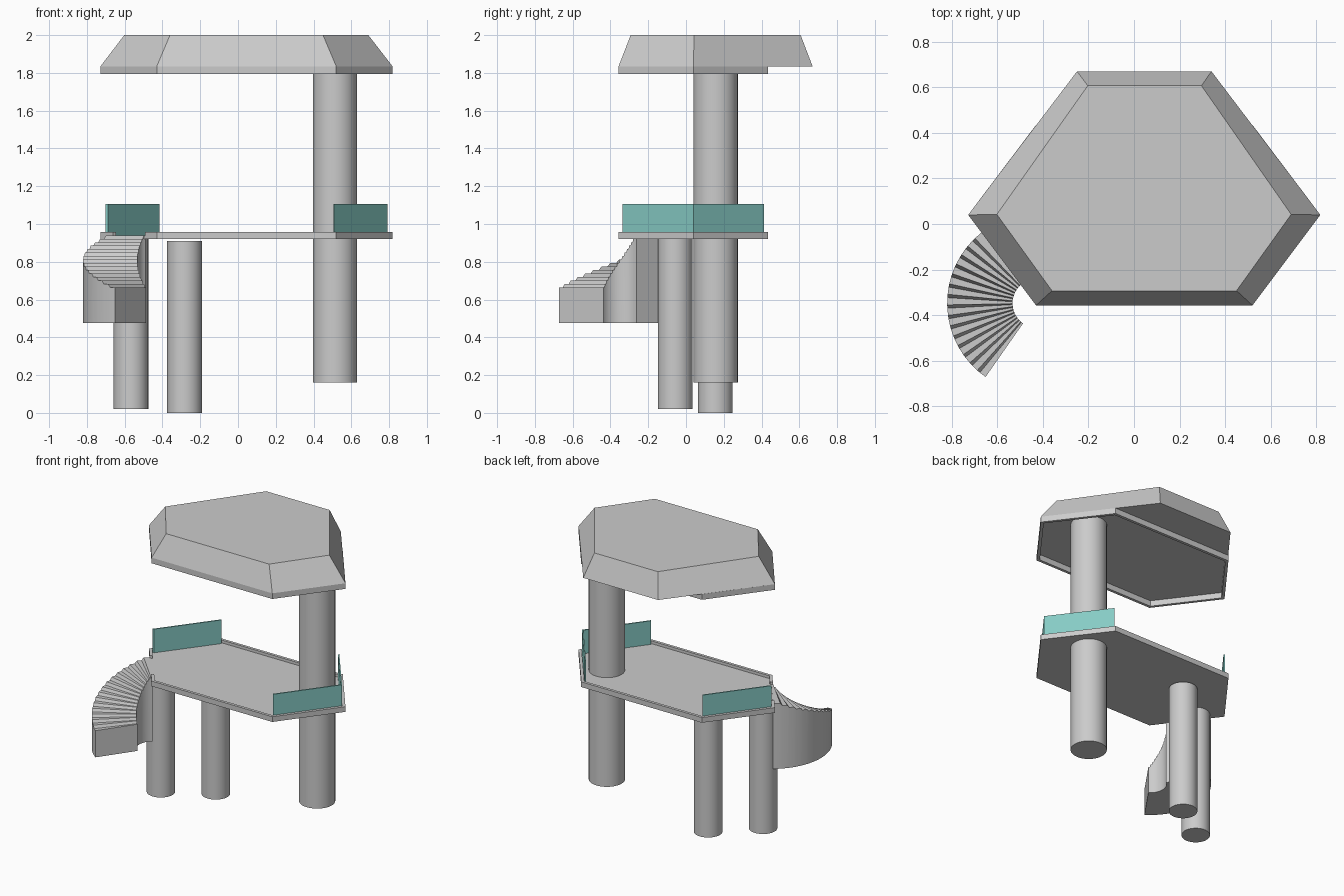
import bpy, math
from mathutils import Vector

if "Cube" in bpy.data.objects:
    bpy.data.objects.remove(bpy.data.objects["Cube"])


def make(name, verts, faces, mat=None, smooth=False):
    me = bpy.data.meshes.new(name)
    me.from_pydata([tuple(v) for v in verts], [], faces)
    ob = bpy.data.objects.new(name, me)
    bpy.context.collection.objects.link(ob)
    bpy.context.view_layer.objects.active = ob
    ob.select_set(True)
    bpy.ops.object.mode_set(mode='EDIT')
    bpy.ops.mesh.select_all(action='SELECT')
    bpy.ops.mesh.normals_make_consistent(inside=False)
    bpy.ops.object.mode_set(mode='OBJECT')
    if smooth:
        bpy.ops.object.shade_smooth_by_angle(angle=math.radians(25))
    if mat:
        me.materials.append(mat)
    ob.select_set(False)
    return ob


def loft(name, low, high, z0, z1, mat=None):
    """Solid between two outlines with the same number of points."""
    n = len(low)
    verts = [(x, y, z0) for x, y in low] + [(x, y, z1) for x, y in high]
    faces = [(i, (i + 1) % n, n + (i + 1) % n, n + i) for i in range(n)]
    faces += [tuple(range(n)), tuple(range(n, 2 * n))]
    return make(name, verts, faces, mat)


def inset(pts, d):
    """Move every edge of a counter-clockwise outline inward by d."""
    out = []
    n = len(pts)
    for i in range(n):
        p = Vector(pts[i])
        a = (p - Vector(pts[i - 1])).normalized()
        b = (Vector(pts[(i + 1) % n]) - p).normalized()
        na, nb = Vector((-a.y, a.x)), Vector((-b.y, b.x))
        out.append(tuple(p + (na + nb) * d / (1 + na.dot(nb))))
    return out


def rim(name, pts, width, z0, z1, skip=None):
    """Raised border along an outline, optionally leaving one segment open."""
    inner = inset(pts, width)
    n = len(pts)
    k = 0 if skip is None else skip + 1
    order = [(k + i) % n for i in range(n)]
    verts = []
    for i in order:
        (ox, oy), (ix, iy) = pts[i], inner[i]
        verts += [(ox, oy, z0), (ox, oy, z1), (ix, iy, z1), (ix, iy, z0)]
    faces = []
    for i in range(n if skip is None else n - 1):
        a, b = 4 * i, 4 * ((i + 1) % n)
        faces += [(a + j, a + (j + 1) % 4, b + (j + 1) % 4, b + j) for j in range(4)]
    if skip is not None:
        faces += [(0, 1, 2, 3), tuple(4 * (n - 1) + j for j in range(4))]
    return make(name, verts, faces)


def column(name, x, y, r, z0, z1):
    bpy.ops.mesh.primitive_cylinder_add(vertices=40, radius=r, depth=z1 - z0,
                                        location=(x, y, (z0 + z1) / 2))
    ob = bpy.context.object
    ob.name = name
    bpy.ops.object.shade_smooth_by_angle(angle=math.radians(30))
    ob.select_set(False)


teal = bpy.data.materials.new("teal_panel")
teal.diffuse_color = (0.24, 0.60, 0.56, 1)
teal.use_nodes = True
teal.node_tree.nodes["Principled BSDF"].inputs["Base Color"].default_value = teal.diffuse_color

# Shared hexagon outline: front left, front right, right, back right, back left, left
HEX = [(-0.43, -0.357), (0.52, -0.357), (0.818, 0.04),
       (0.52, 0.435), (-0.43, 0.435), (-0.728, 0.04)]

# Platform tray with an opening in its rim where the stairs arrive
loft("platform_floor", HEX, HEX, 0.92, 0.937)
corner, left = Vector(HEX[0]), Vector(HEX[5])
gap = [tuple(left.lerp(corner, t)) for t in (0.22, 0.79)]
rim("platform_rim", HEX + gap, 0.02, 0.92, 0.957, skip=6)

# Teal side panels on three slanted edges
outer, inner = inset(HEX, 0.022), inset(HEX, 0.031)
for name, a, b in (("front_right", 1, 2), ("back_right", 2, 3), ("back_left", 4, 5)):
    quad = [outer[a], outer[b], inner[b], inner[a]]
    loft(name + "_panel", quad, quad, 0.935, 1.105, teal)

# Roof: sloped slab that overhangs at the back, with a rim below
eave = [(-0.43, -0.357), (0.52, -0.357), (0.818, 0.04),
        (0.34, 0.67), (-0.25, 0.67), (-0.728, 0.04)]
crown = [(-0.36, -0.293), (0.45, -0.293), (0.69, 0.042),
         (0.296, 0.607), (-0.203, 0.607), (-0.602, 0.042)]
loft("roof", eave, crown, 1.835, 2.0)
rim("roof_rim", HEX, 0.02, 1.795, 1.835)

# Supports
column("main_column", 0.513, 0.157, 0.117, 0.16, 1.835)
column("left_leg", -0.567, -0.057, 0.092, 0.02, 0.92)
column("middle_leg", -0.283, 0.155, 0.092, 0.0, 0.91)

# Curved stairs: solid block with a flat base and steps with sloped risers
cx, cy, r_in, r_out = -0.425, -0.348, 0.108, 0.395
steps, z_base, z_low, z_top = 16, 0.475, 0.665, 0.94
a0, a1 = math.radians(235), math.radians(127)
pitch = (a1 - a0) / steps
rise = (z_top - z_low) / (steps - 1)
verts, faces = [], []
for i in range(steps):
    for f in (0.0, 0.68):
        a, z = a0 + (i + f) * pitch, z_low + i * rise
        for r, h in ((r_in, z), (r_out, z), (r_out, z_base), (r_in, z_base)):
            verts.append((cx + r * math.cos(a), cy + r * math.sin(a), h))
for r, h in ((r_in, z_top), (r_out, z_top), (r_out, z_base), (r_in, z_base)):
    verts.append((cx + r * math.cos(a1), cy + r * math.sin(a1), h))
rows = len(verts) // 4
for i in range(rows - 1):
    for j in range(4):
        k = (j + 1) % 4
        faces.append((4 * i + j, 4 * i + k, 4 * i + 4 + k, 4 * i + 4 + j))
faces += [(0, 1, 2, 3), tuple(4 * (rows - 1) + j for j in range(4))]
make("curved_stairs", verts, faces, smooth=True)
